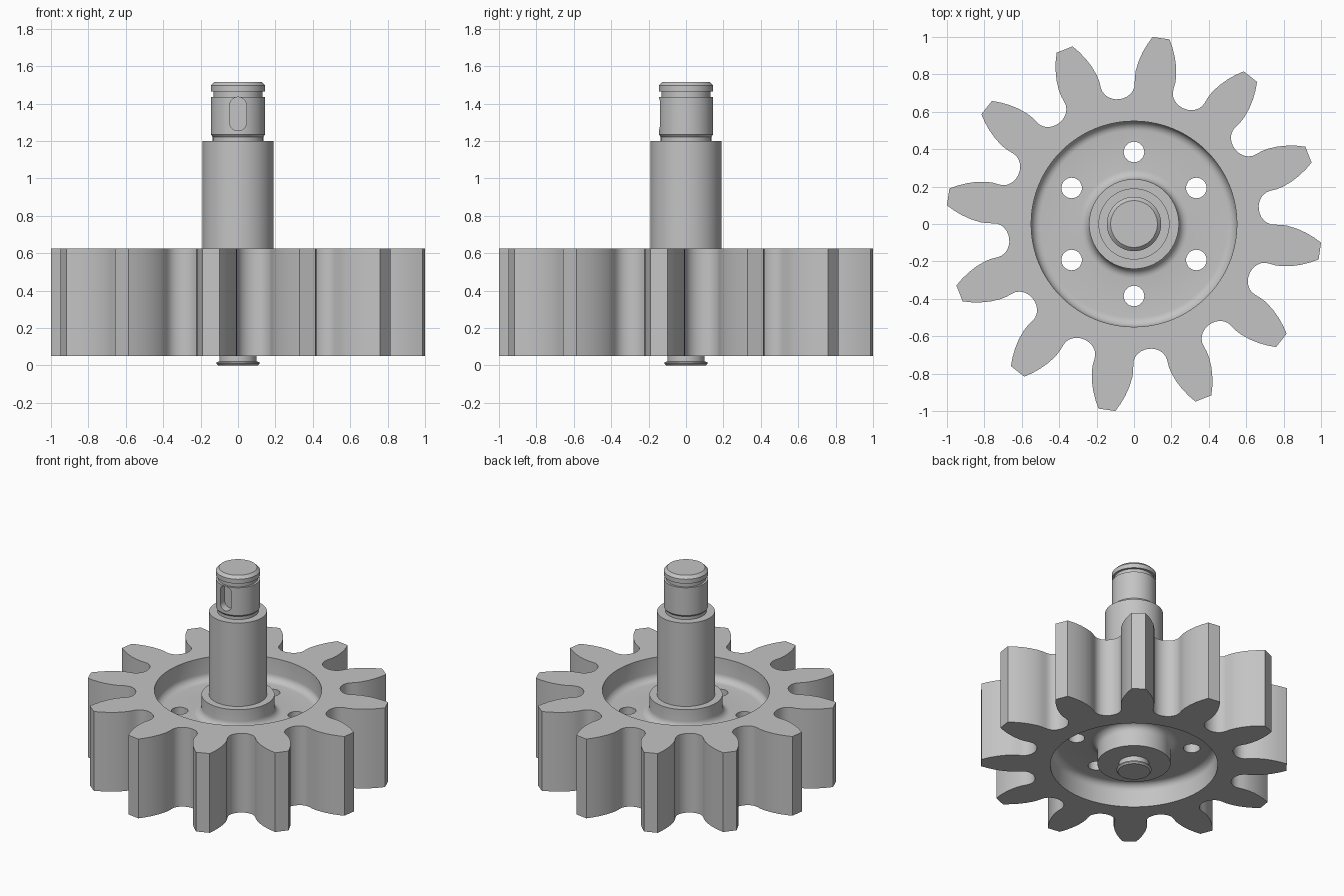
import bpy, bmesh
from math import sin, cos, pi, radians

cube = bpy.data.objects.get("Cube")
if cube:
    bpy.data.objects.remove(cube)

steel = bpy.data.materials.new("steel_grey")
steel.use_nodes = True
steel.diffuse_color = (0.55, 0.55, 0.55, 1)
steel.node_tree.nodes["Principled BSDF"].inputs["Base Color"].default_value = (0.55, 0.55, 0.55, 1)


def finish(name, bm):
    bmesh.ops.remove_doubles(bm, verts=bm.verts, dist=1e-5)
    bmesh.ops.recalc_face_normals(bm, faces=bm.faces)
    mesh = bpy.data.meshes.new(name)
    bm.to_mesh(mesh)
    bm.free()
    mesh.materials.append(steel)
    obj = bpy.data.objects.new(name, mesh)
    bpy.context.collection.objects.link(obj)
    return obj


def prism(name, outline, vec):
    """Extrude a closed 3D outline along vec."""
    bm = bmesh.new()
    face = bm.faces.new([bm.verts.new(p) for p in outline])
    new = bmesh.ops.extrude_face_region(bm, geom=[face])["geom"]
    bmesh.ops.translate(bm, vec=vec, verts=[v for v in new if isinstance(v, bmesh.types.BMVert)])
    return finish(name, bm)


def lathe(name, profile, closed=False, steps=96):
    """Spin (radius, z) points about the z axis."""
    bm = bmesh.new()
    vs = [bm.verts.new((r, 0, z)) for r, z in profile]
    edges = [bm.edges.new(p) for p in zip(vs, vs[1:])]
    if closed:
        edges.append(bm.edges.new((vs[-1], vs[0])))
    bmesh.ops.spin(bm, geom=vs + edges, cent=(0, 0, 0), axis=(0, 0, 1),
                   angle=2 * pi, steps=steps, use_merge=True)
    return finish(name, bm)


def activate(obj):
    bpy.ops.object.select_all(action='DESELECT')
    obj.select_set(True)
    bpy.context.view_layer.objects.active = obj


def cut(obj, cutter):
    cutter.hide_render = True
    mod = obj.modifiers.new("cut", 'BOOLEAN')
    mod.operation, mod.solver, mod.object = 'DIFFERENCE', 'EXACT', cutter
    activate(obj)
    bpy.ops.object.modifier_apply(modifier=mod.name)
    bpy.data.objects.remove(cutter)


def smooth(obj, angle=32):
    activate(obj)
    bpy.ops.object.shade_smooth_by_angle(angle=radians(angle))


# Gear: one tooth flank (radius, degrees from tooth centre), mirrored and repeated
BOTTOM, TOP, TEETH, PHASE = 0.05, 0.625, 12, 21.7
flank = [(1.005, 2.6), (0.965, 4.0), (0.92, 5.4), (0.87, 6.7), (0.82, 7.65), (0.785, 8.0),
         (0.755, 8.0), (0.73, 8.2), (0.71, 8.9), (0.694, 10.0), (0.681, 11.6), (0.674, 13.3)]
tooth = [(r, -a) for r, a in reversed(flank)] + flank + [(0.672, 15)]
outline = []
for k in range(TEETH):
    for r, a in tooth:
        t = radians(PHASE + 360 / TEETH * k + a)
        outline.append((r * cos(t), r * sin(t), BOTTOM))
gear = prism("gear_wheel", outline, (0, 0, TOP - BOTTOM))

# Dished recesses with filleted floors, leaving a hub in the middle
HUB, RIM, FILLET, DEPTH = 0.24, 0.55, 0.05, 0.165
arc = [radians(90 * i / 6) for i in range(7)]
for face, sign, hub_drop in ((TOP, 1, 0.03), (BOTTOM, -1, 0.01)):
    drop = [(0.06, -0.1), (0.06, hub_drop), (HUB, hub_drop)]
    drop += [(HUB + FILLET * (1 - cos(t)), DEPTH - FILLET * (1 - sin(t))) for t in arc]
    drop += [(RIM - FILLET * (1 - sin(t)), DEPTH - FILLET * (1 - cos(t))) for t in arc]
    drop += [(RIM, -0.1)]
    cut(gear, lathe("recess_cutter", [(r, face - sign * d) for r, d in drop], closed=True))

# Six lightening holes through the web
for k in range(6):
    t = radians(30 + 60 * k)
    ring = [(0.385 * cos(t) + 0.055 * cos(a), 0.385 * sin(t) + 0.055 * sin(a), 0)
            for a in [2 * pi * i / 32 for i in range(32)]]
    cut(gear, prism("hole_cutter", ring, (0, 0, 0.8)))
smooth(gear)

# Stepped shaft with a retaining groove and chamfered end
shaft = lathe("shaft", [(0, 0.3), (0.19, 0.3), (0.19, 1.2), (0.135, 1.2), (0.135, 1.222),
                        (0.145, 1.234), (0.145, 1.435), (0.13, 1.435), (0.13, 1.465),
                        (0.145, 1.465), (0.145, 1.497), (0.125, 1.517), (0, 1.517)])

# Rounded keyway on the front of the shaft
slot = []
for z, start in ((1.39, 0), (1.3, pi)):
    for i in range(13):
        a = start + pi * i / 12
        slot.append((0.045 * cos(a), -0.2, z + 0.045 * sin(a)))
cut(shaft, prism("keyway_cutter", slot, (0, 0.11, 0)))
smooth(shaft)

# Lower stub with a thin flared lip
smooth(lathe("lower_stub", [(0, 0.3), (0.1, 0.3), (0.1, 0.022), (0.115, 0.018),
                            (0.115, 0.01), (0.105, 0), (0, 0)]))
